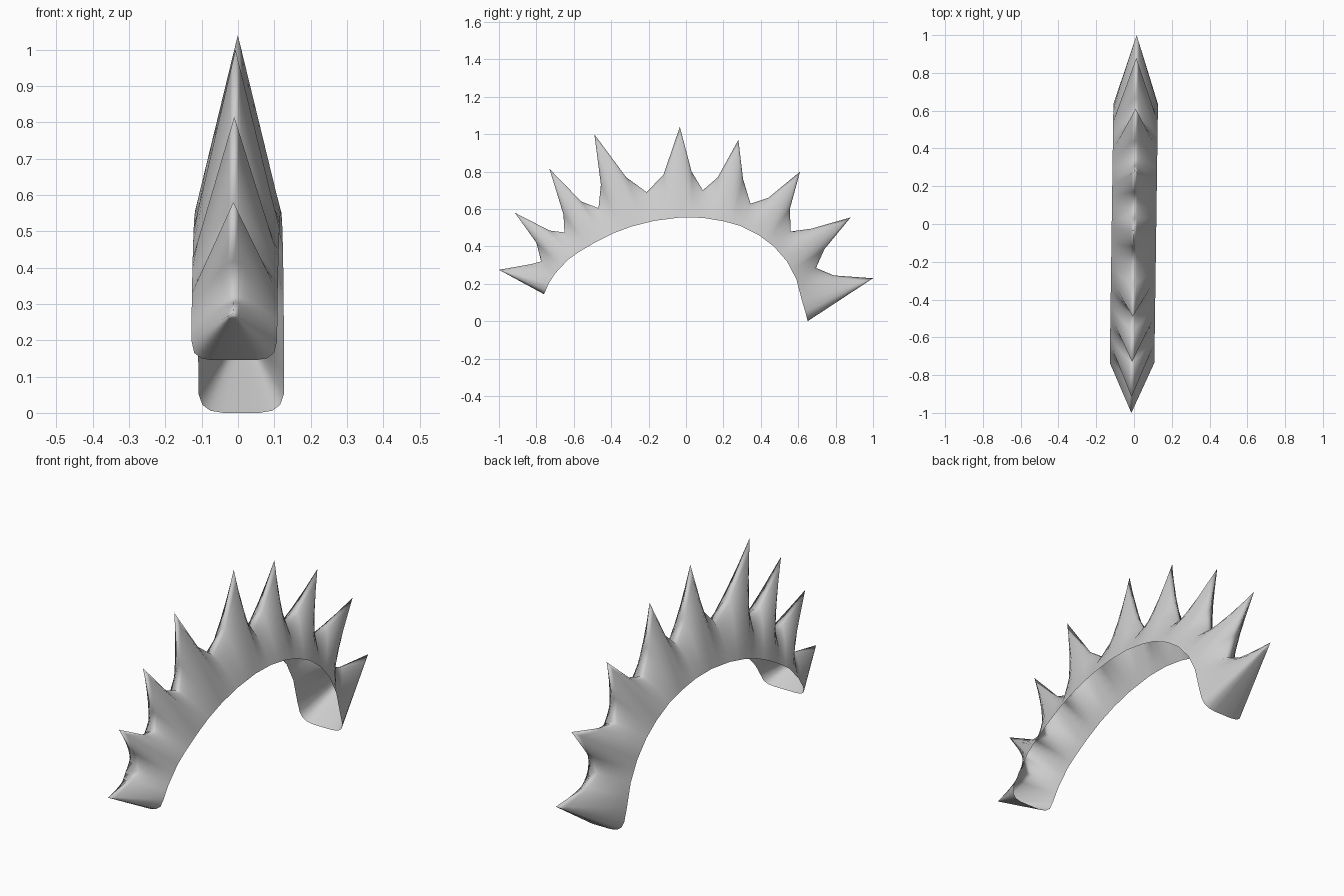
import bpy, bmesh
from mathutils import Vector

if "Cube" in bpy.data.objects:
    bpy.data.objects.remove(bpy.data.objects["Cube"])

# Centre-line of the crest in (y, z): tip, shoulder, valley, shoulder, tip ...
crest = [(-1, .275), (-.83, .305), (-.775, .32), (-.80, .42),
         (-.915, .58), (-.73, .485), (-.65, .475), (-.655, .57),
         (-.73, .815), (-.56, .64), (-.468, .605), (-.455, .73),
         (-.49, 1.0), (-.32, .77), (-.21, .69), (-.12, .785),
         (-.033, 1.04), (.03, .80), (.09, .70), (.17, .77),
         (.28, .97), (.305, .76), (.345, .628), (.44, .66),
         (.61, .80), (.555, .60), (.56, .48), (.67, .495),
         (.88, .555), (.74, .385), (.695, .285), (.79, .245),
         (1, .23)]
# Lower rim in (y, z), one point under every tip and valley
rim = [(-.735, .20), (-.70, .255), (-.63, .33), (-.57, .372), (-.48, .425),
       (-.39, .47), (-.29, .507), (-.17, .537), (-.03, .555), (.09, .553),
       (.20, .535), (.29, .51), (.39, .46), (.47, .40), (.54, .32),
       (.59, .225), (.62, .11)]
HALF_W, ROWS = .118, 8

# Stations: (rim point, crest point, half width, roundness of the section)
stations = []
for i, c in enumerate(crest):
    a = Vector(rim[i // 2])
    if i % 2:
        a = (a + Vector(rim[i // 2 + 1])) / 2
    stations.append((a, Vector(c), HALF_W, (1, 1.3, 1.6, 1.3)[i % 4]))


def end_stations(tip, corner_pts):
    """Rounded corners that close an end spike."""
    return [(Vector(p), Vector(tip), w, 1) for p, w in corner_pts]


first = end_stations(crest[0], [((-.76, .145), .06), ((-.757, .15), .09),
                                ((-.75, .165), .11)])
last = end_stations(crest[-1], [((.638, .05), .117), ((.645, .022), .107),
                                ((.649, .006), .085), ((.65, 0), .05)])
stations = first + stations + last

# Open shell lofted through the stations
bm = bmesh.new()
grid = []
for r, c, w, e in stations:
    row = []
    for j in range(-ROWS, ROWS + 1):
        u = abs(j) / ROWS
        p = r.lerp(c, 1 - u ** e)
        row.append(bm.verts.new((.014 * p.x + w * j / ROWS, p.x, p.y)))
    grid.append(row)
for a, b in zip(grid, grid[1:]):
    for j in range(2 * ROWS):
        bm.faces.new((a[j], b[j], b[j + 1], a[j + 1]))

# Flat undersides of the two end spikes
for row in (grid[0], grid[-1]):
    for j in range(ROWS):
        quad = [row[j], row[j + 1], row[-2 - j], row[-1 - j]]
        bm.faces.new(quad if j < ROWS - 1 else [row[j], row[j + 1], row[-1 - j]])

bmesh.ops.remove_doubles(bm, verts=bm.verts, dist=.0005)
bmesh.ops.recalc_face_normals(bm, faces=bm.faces)
bm.normal_update()
mid = Vector((0, 0, .2))
if sum(f.normal.dot(f.calc_center_median() - mid) * f.calc_area() for f in bm.faces) < 0:
    bmesh.ops.reverse_faces(bm, faces=bm.faces)
for f in bm.faces:
    f.smooth = True

mesh = bpy.data.meshes.new("spiked_crest")
bm.to_mesh(mesh)
bm.free()
obj = bpy.data.objects.new("spiked_crest", mesh)
bpy.context.collection.objects.link(obj)
